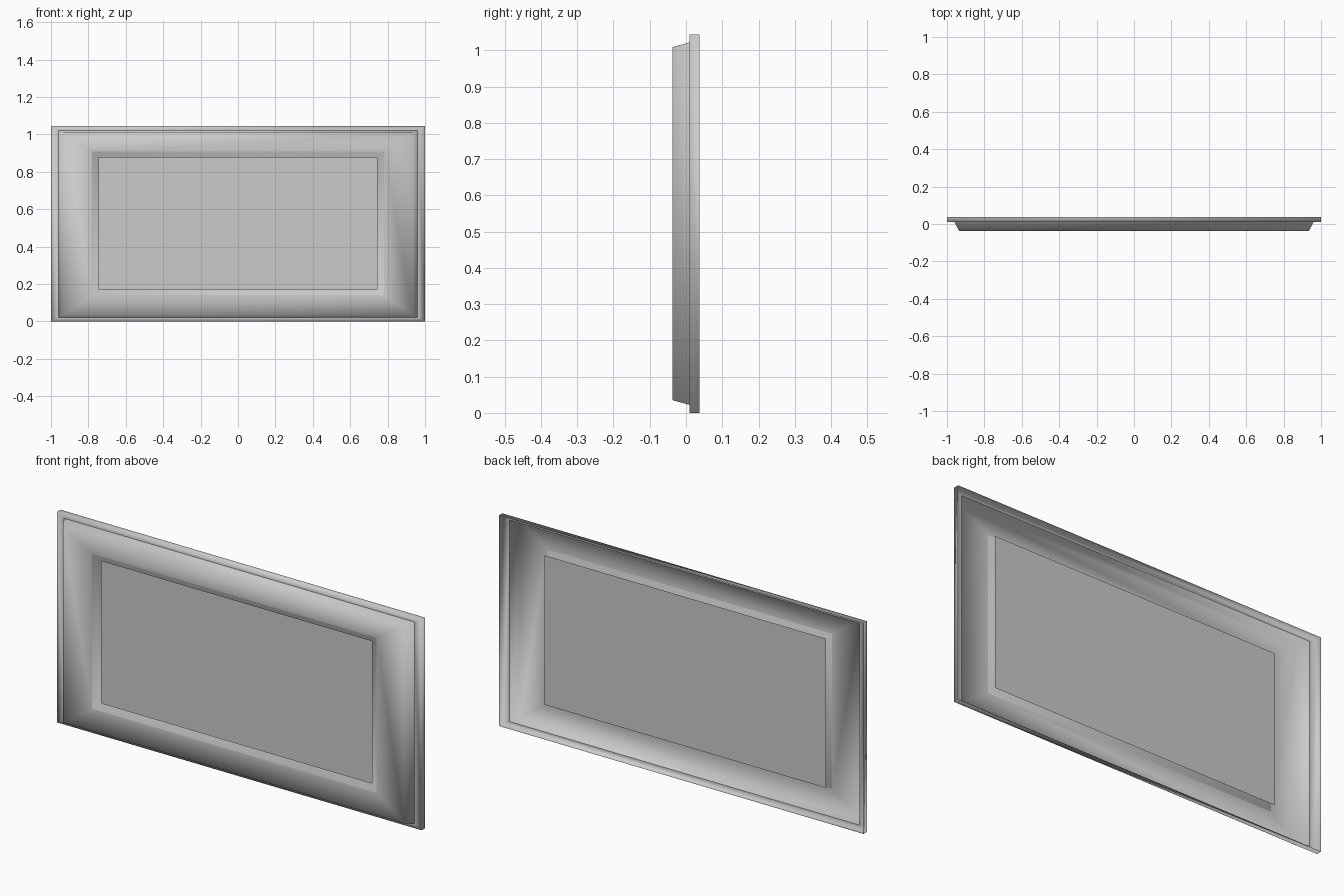
import bpy, bmesh

if "Cube" in bpy.data.objects:
    bpy.data.objects.remove(bpy.data.objects["Cube"])

MID = 0.522  # height of the centre line


def ring_shell(name, rings, sharp=(), fill=False):
    """Join rectangular rings (half width, half height, depth, centre z), outermost first."""
    bm = bmesh.new()
    loops = []
    for hx, hz, y, cz in rings:
        loops.append([bm.verts.new((sx * hx, y, cz + sz * hz))
                      for sx, sz in ((-1, -1), (1, -1), (1, 1), (-1, 1))])
    for a, b in zip(loops, loops[1:]):
        for i in range(4):
            j = (i + 1) % 4
            bm.faces.new((a[i], a[j], b[j], b[i]))
    if fill:
        bm.faces.new(loops[-1])
    for f in bm.faces:
        f.smooth = True
    # hard creases along chosen rings
    for k in sharp:
        for i in range(4):
            e = bm.edges.get((loops[k][i], loops[k][(i + 1) % 4]))
            if e:
                e.smooth = False
    me = bpy.data.meshes.new(name)
    bm.to_mesh(me)
    bm.free()
    ob = bpy.data.objects.new(name, me)
    bpy.context.collection.objects.link(ob)
    return ob


# open-backed frame: rim, flange, raised bevel, front face
ring_shell("frame", [
    (1.0, MID, 0.037, MID),
    (1.0, MID, 0.010, MID),
    (0.96, 0.500, 0.010, MID),
    (0.935, 0.487, -0.037, MID),
    (0.78, 0.384, -0.028, 0.525),
], sharp=(2,))

# sloping lip around the opening
ring_shell("inner_lip", [
    (0.78, 0.384, -0.028, 0.525),
    (0.743, 0.352, -0.010, 0.524),
])

# flat panel behind the lip
ring_shell("panel", [(0.772, 0.370, 0.006, 0.525)], fill=True)
